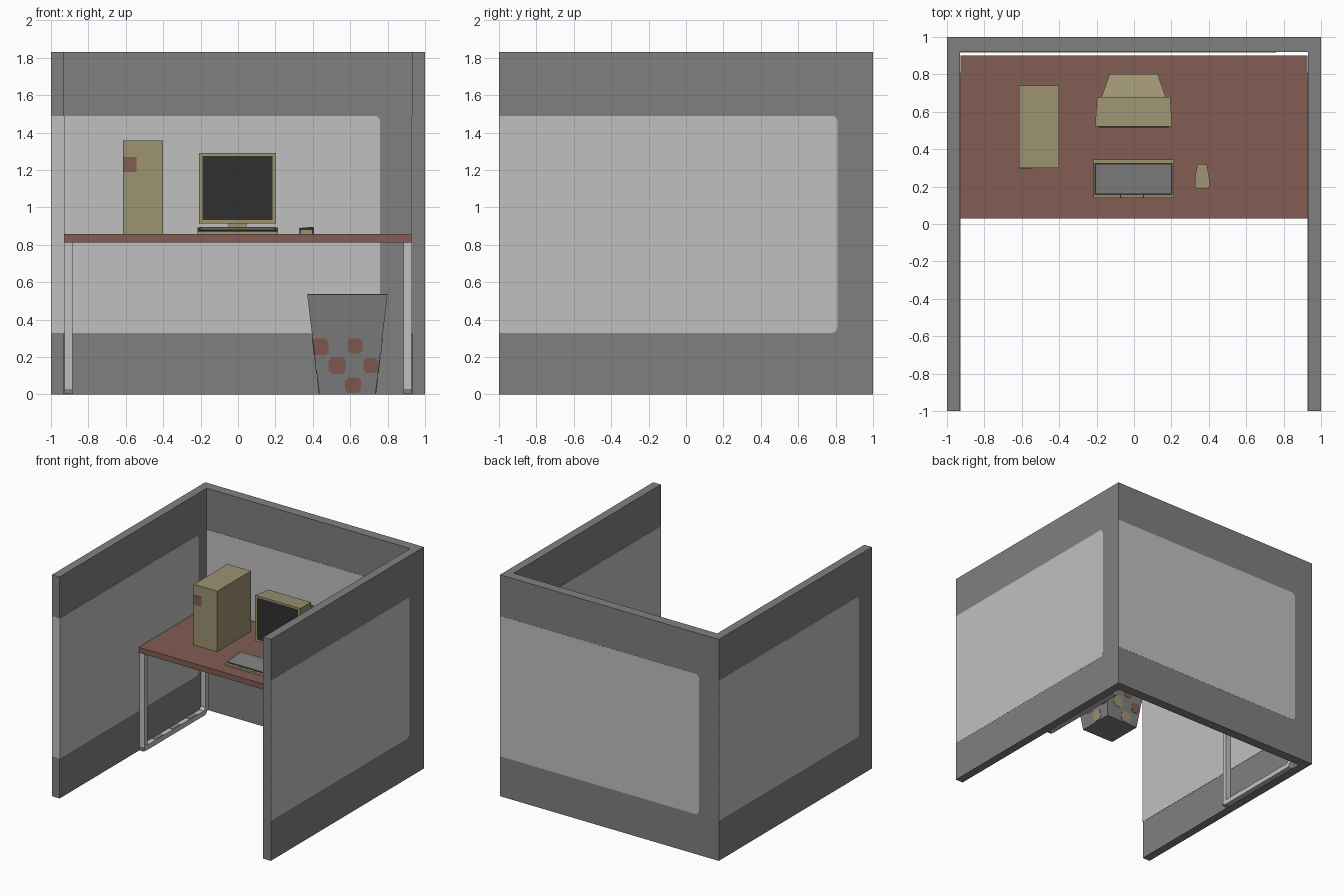
import bpy, bmesh, math

if "Cube" in bpy.data.objects:
    bpy.data.objects.remove(bpy.data.objects["Cube"])


def material(name, r, g, b):
    m = bpy.data.materials.new(name)
    lin = [((c / 255 + 0.055) / 1.055) ** 2.4 for c in (r, g, b)]
    m.diffuse_color = (*lin, 1)
    m.use_nodes = True
    m.node_tree.nodes["Principled BSDF"].inputs["Base Color"].default_value = m.diffuse_color
    return m


DARK = material("dark grey", 128, 128, 128)
LIGHT = material("light grey", 192, 192, 192)
BROWN = material("red brown", 131, 93, 84)
BEIGE = material("beige", 156, 147, 112)
BLACK = material("screen black", 48, 48, 48)


def finish(name, bm, mat):
    bmesh.ops.recalc_face_normals(bm, faces=bm.faces)
    me = bpy.data.meshes.new(name)
    bm.to_mesh(me)
    bm.free()
    me.materials.append(mat)
    ob = bpy.data.objects.new(name, me)
    bpy.context.collection.objects.link(ob)
    return ob


def loft(name, rings, mat, cap_end=True):
    """Skin equal-sized closed rings of 3D points."""
    bm = bmesh.new()
    vs = [[bm.verts.new(p) for p in r] for r in rings]
    n = len(rings[0])
    for a, b in zip(vs, vs[1:]):
        for i in range(n):
            j = (i + 1) % n
            bm.faces.new((a[i], a[j], b[j], b[i]))
    bm.faces.new(vs[0])
    if cap_end:
        bm.faces.new(vs[-1])
    return finish(name, bm, mat)


def prism(name, axis, pts, lo, hi, mat):
    """Extrude a 2D outline along an axis (remaining axes in xyz order)."""
    def at(p, h):
        q = list(p)
        q.insert("xyz".index(axis), h)
        return q
    return loft(name, [[at(p, lo) for p in pts], [at(p, hi) for p in pts]], mat)


def rect(a0, a1, b0, b1):
    return [(a0, b0), (a1, b0), (a1, b1), (a0, b1)]


def box(name, x0, x1, y0, y1, z0, z1, mat):
    return prism(name, "z", rect(x0, x1, y0, y1), z0, z1, mat)


# Partition walls: one U-shaped plan
prism("partition_walls", "z", [(-1, -1), (-.93, -1), (-.93, .92), (.93, .92),
      (.93, -1), (1, -1), (1, 1), (-1, 1)], 0, 1.83, DARK)


# Fabric panels, square at the start and rounded at the end
def fabric(name, axis, start, end, lo, hi):
    z0, z1, r = .33, 1.49, .03
    s = 1 if end > start else -1
    pts = [(start, z1), (start, z0)]
    for zc, a0 in ((z0 + r, -90), (z1 - r, 0)):
        for k in range(4):
            a = math.radians(a0 + 30 * k)
            pts.append((end - s * r + s * r * math.cos(a), zc + r * math.sin(a)))
    prism(name, axis, pts, lo, hi, LIGHT)


T = .002
fabric("right_outer_panel", "x", -1, .81, 1 - T, 1 + T / 2)
fabric("right_inner_panel", "x", -1, .81, .93 - T, .93 + T)
fabric("left_inner_panel", "x", -1, .81, -.93 - T, -.93 + T)
fabric("left_outer_panel", "x", 1, -.83, -1 - T / 2, -1 + T)
fabric("back_outer_panel", "y", 1, -.82, 1 - T, 1 + T / 2)
fabric("back_inner_panel", "y", -.93, .76, .92 - T, .92 + T)
box("left_wall_end_panel", -1, -.93, -1 - T / 2, -1 + T, .33, 1.49, LIGHT)

# Desk top and the two bent leg frames
box("desk_top", -.928, .928, .03, .90, .812, .857, BROWN)
frame = [(.04, .812), (.04, .02), (.06, 0), (.84, 0), (.88, .04), (.88, .812),
         (.84, .812), (.84, .06), (.82, .04), (.08, .04), (.08, .812)]
for side, x0 in (("left", -.927), ("right", .885)):
    x1 = x0 + .042
    prism(side + "_leg_frame", "x", frame, x0, x1, LIGHT)
    box(side + "_foot_mark", x0, x1, .037, .043, .002, .03, DARK)
    for k in range(3):
        y = .2 + .22 * k
        box(f"{side}_bar_mark_{k}", x0, x1, y, y + .1, .038, .043, DARK)

# Waste bin: open tapered tub with coloured patches
BX, BY, BH = .585, .40, .535


def bin_half(z):
    return .15 + .065 * z / BH


def square(h, z):
    return [(BX + sx * h, BY + sy * h, z)
            for sx, sy in ((-1, -1), (1, -1), (1, 1), (-1, 1))]


tub = loft("waste_bin", [square(.15, 0), square(.215, BH)], DARK, cap_end=False)
mod = tub.modifiers.new("thickness", "SOLIDIFY")
mod.thickness = .008
mod.offset = -1

patches = [(-.145, .255, .045), (-.055, .155, .045), (.04, .26, .04),
           (.125, .155, .04), (.03, .05, .042)]
for s in range(4):
    a = math.pi / 2 * s
    for k, (u, z, r) in enumerate(patches):
        rings = []
        for off in (-.002, .003):
            ring = []
            for du, dz in ((-1, -.6), (-.6, -1), (.6, -1), (1, -.6),
                           (1, .6), (.6, 1), (-.6, 1), (-1, .6)):
                zz = z + r * dz
                h = bin_half(zz)
                uu = max(-h, min(h, u + r * du))
                d = h + off
                ring.append((BX + uu * math.cos(a) + d * math.sin(a),
                             BY + uu * math.sin(a) - d * math.cos(a), zz))
            rings.append(ring)
        loft(f"bin_patch_{s}_{k}", rings,
             BEIGE if s > 0 and k in (1, 4) else BROWN)

# Computer tower
box("computer_tower", -.615, -.40, .30, .74, .857, 1.357, BEIGE)
box("tower_badge", -.615, -.542, .297, .303, 1.19, 1.27, BROWN)


# Monitor: front shell, stepped tapering rear, screen and stand
def upright(x0, x1, z0, z1, y):
    return [(x0, y, z0), (x1, y, z0), (x1, y, z1), (x0, y, z1)]


loft("monitor_shell", [upright(-.208, .204, .915, 1.292, .52),
                       upright(-.198, .194, .925, 1.28, .678)], BEIGE)
loft("monitor_rear", [upright(-.175, .171, .95, 1.25, .676),
                      upright(-.13, .126, .99, 1.19, .803)], BEIGE)
box("monitor_screen", -.19, .185, .517, .523, .932, 1.275, BLACK)
box("monitor_neck", -.05, .045, .58, .68, .87, .93, BEIGE)
box("monitor_base", -.14, .136, .54, .76, .857, .88, BEIGE)

# Keyboard: wedge body with layered key plates
prism("keyboard_body", "x", [(.138, .857), (.345, .857), (.345, .892),
      (.325, .892), (.138, .872)], -.217, .213, BEIGE)


def key_plate(name, y0, y1, x0, x1, lift, mat):
    def z(y):
        return .872 + (y - .138) * .02 / .187
    prism(name, "x", [(y0, z(y0) - .001), (y1, z(y1) - .001),
          (y1, z(y1) + lift), (y0, z(y0) + lift)], x0, x1, mat)


key_plate("key_surround", .155, .325, -.21, .206, .002, BLACK)
key_plate("key_field", .162, .317, -.203, .199, .005, DARK)
for k, x in enumerate((-.075, .048)):
    key_plate(f"key_gap_{k}", .14, .158, x, x + .006, .002, BLACK)

# Mouse: hexagonal body with a sloping top
plan = [(.335, .19), (.397, .19), (.405, .205), (.402, .25), (.39, .32),
        (.34, .32), (.325, .25), (.325, .205)]
tops = [.883, .883, .89, .896, .875, .875, .896, .89]
loft("mouse", [[(x, y, .857) for x, y in plan],
               [(x, y, t) for (x, y), t in zip(plan, tops)]], BEIGE)
